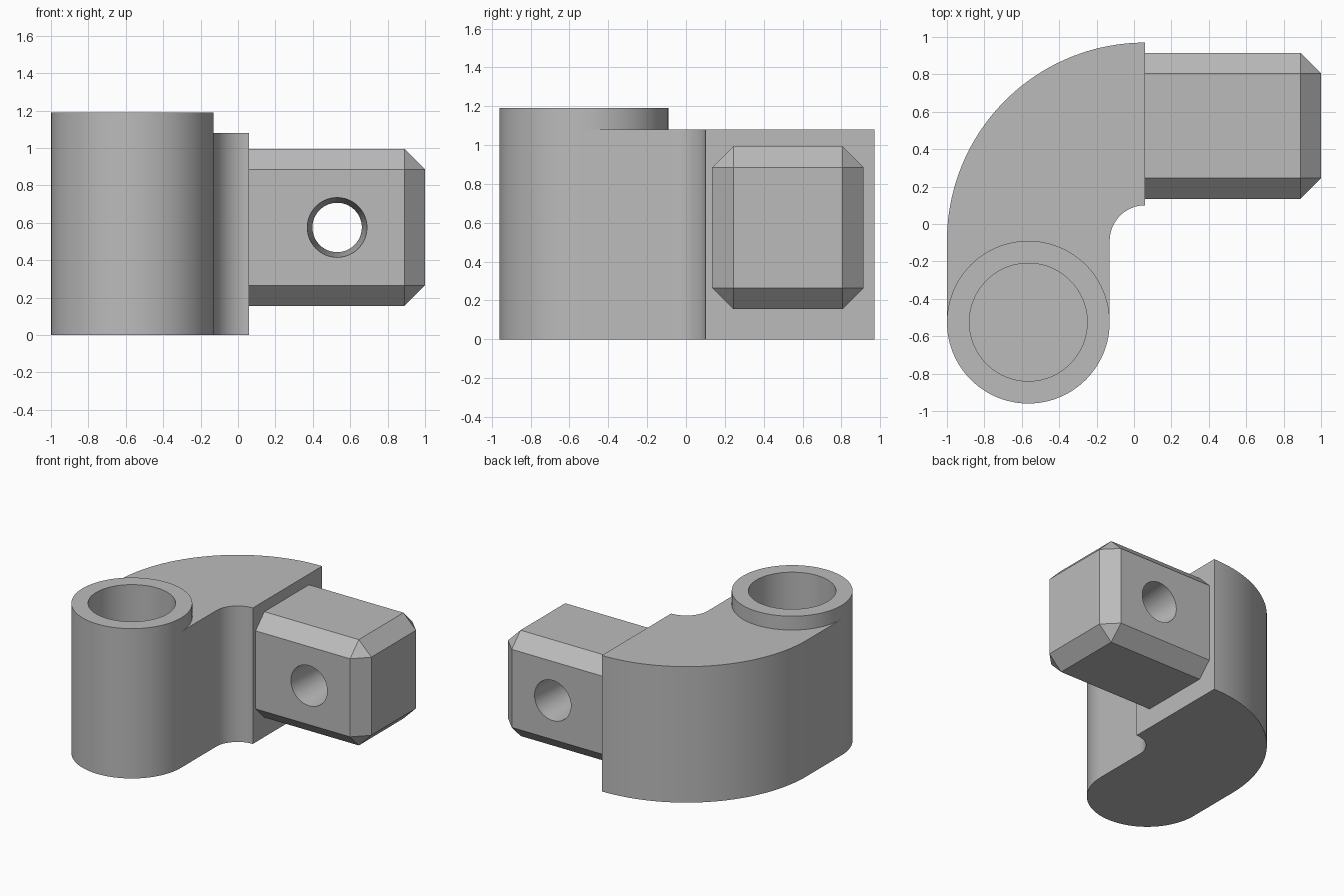
import bpy
import bmesh
from math import sin, cos, pi, radians
from mathutils import Matrix

SIDES = 96
HUB = (-0.565, -0.525)      # centre of the upright socket
BEND = (0.06, -0.09)        # centre of the elbow arcs
HUB_R, BORE_R = 0.435, 0.315
BODY_TOP, HUB_TOP, FLOOR = 1.08, 1.19, 0.12

if "Cube" in bpy.data.objects:
    bpy.data.objects.remove(bpy.data.objects["Cube"], do_unlink=True)

grey = bpy.data.materials.new("mid grey")
grey.use_nodes = True
grey.diffuse_color = (0.5, 0.5, 0.5, 1)
grey.node_tree.nodes["Principled BSDF"].inputs["Base Color"].default_value = (0.5, 0.5, 0.5, 1)


def make_object(name, bm):
    bmesh.ops.recalc_face_normals(bm, faces=bm.faces)
    mesh = bpy.data.meshes.new(name)
    bm.to_mesh(mesh)
    bm.free()
    mesh.materials.append(grey)
    obj = bpy.data.objects.new(name, mesh)
    bpy.context.collection.objects.link(obj)
    return obj


def turned(name, profile, matrix, ring_shape=False):
    """Turn (radius, height) points round z; capped, or closed as a ring."""
    bm = bmesh.new()
    rings = [[bm.verts.new((r * cos(2 * pi * i / SIDES), r * sin(2 * pi * i / SIDES), h))
              for i in range(SIDES)] for r, h in profile]
    pairs = list(zip(rings, rings[1:]))
    if ring_shape:
        pairs.append((rings[-1], rings[0]))
    else:
        bm.faces.new(rings[0])
        bm.faces.new(rings[-1])
    for a, b in pairs:
        for i in range(SIDES):
            j = (i + 1) % SIDES
            bm.faces.new((a[i], a[j], b[j], b[i]))
    bm.transform(matrix)
    return make_object(name, bm)


def select_only(obj):
    bpy.ops.object.select_all(action='DESELECT')
    obj.select_set(True)
    bpy.context.view_layer.objects.active = obj


def cut(obj, cutter):
    mod = obj.modifiers.new("cut", 'BOOLEAN')
    mod.operation, mod.solver, mod.object = 'DIFFERENCE', 'EXACT', cutter
    select_only(obj)
    bpy.ops.object.modifier_apply(modifier=mod.name)
    bpy.data.objects.remove(cutter, do_unlink=True)


def arc(centre, radius, start, end, steps):
    angles = [radians(start + (end - start) * i / steps) for i in range(steps + 1)]
    return [(centre[0] + radius * cos(a), centre[1] + radius * sin(a)) for a in angles]


# Elbow body: outer bend, rounded socket end, inner bend
outline = (arc(BEND, 1.06, 90, 180, 48) + arc(HUB, HUB_R, 180, 360, SIDES // 2)
           + arc(BEND, 0.19, 180, 90, 24))
bm = bmesh.new()
base = bm.faces.new([bm.verts.new((x, y, 0)) for x, y in outline])
grown = bmesh.ops.extrude_face_region(bm, geom=[base])["geom"]
bmesh.ops.translate(bm, vec=(0, 0, BODY_TOP),
                    verts=[v for v in grown if isinstance(v, bmesh.types.BMVert)])
body = make_object("elbow_body", bm)

# Blind bore in the socket
at_hub = Matrix.Translation((*HUB, 0))
cut(body, turned("bore_cutter", [(BORE_R, FLOOR), (BORE_R, HUB_TOP + 0.1)], at_hub))

# Raised collar round the bore
collar = turned("socket_collar", [(BORE_R, BODY_TOP), (HUB_R, BODY_TOP),
                                  (HUB_R, HUB_TOP), (BORE_R, HUB_TOP)], at_hub, True)

# Chamfered tongue; only the edges against the body stay square
bm = bmesh.new()
bmesh.ops.create_cube(bm, size=1)
bm.transform(Matrix.Translation((0.53, 0.525, 0.575)) @ Matrix.Diagonal((0.94, 0.78, 0.84, 1)))
edges = [e for e in bm.edges if max(v.co.x for v in e.verts) > 0.5]
bmesh.ops.bevel(bm, geom=edges, offset=0.11, offset_type='OFFSET', segments=1,
                profile=0.5, affect='EDGES')
tongue = make_object("tongue", bm)

# Cross hole that narrows towards the middle
at_hole = Matrix.Translation((0.53, 0.525, 0.575)) @ Matrix.Rotation(pi / 2, 4, 'X')
cut(tongue, turned("pin_cutter", [(0.161, -0.41), (0.132, 0), (0.161, 0.41)], at_hole))

for obj in (body, collar, tongue):
    select_only(obj)
    bpy.ops.object.shade_smooth_by_angle(angle=radians(25))
